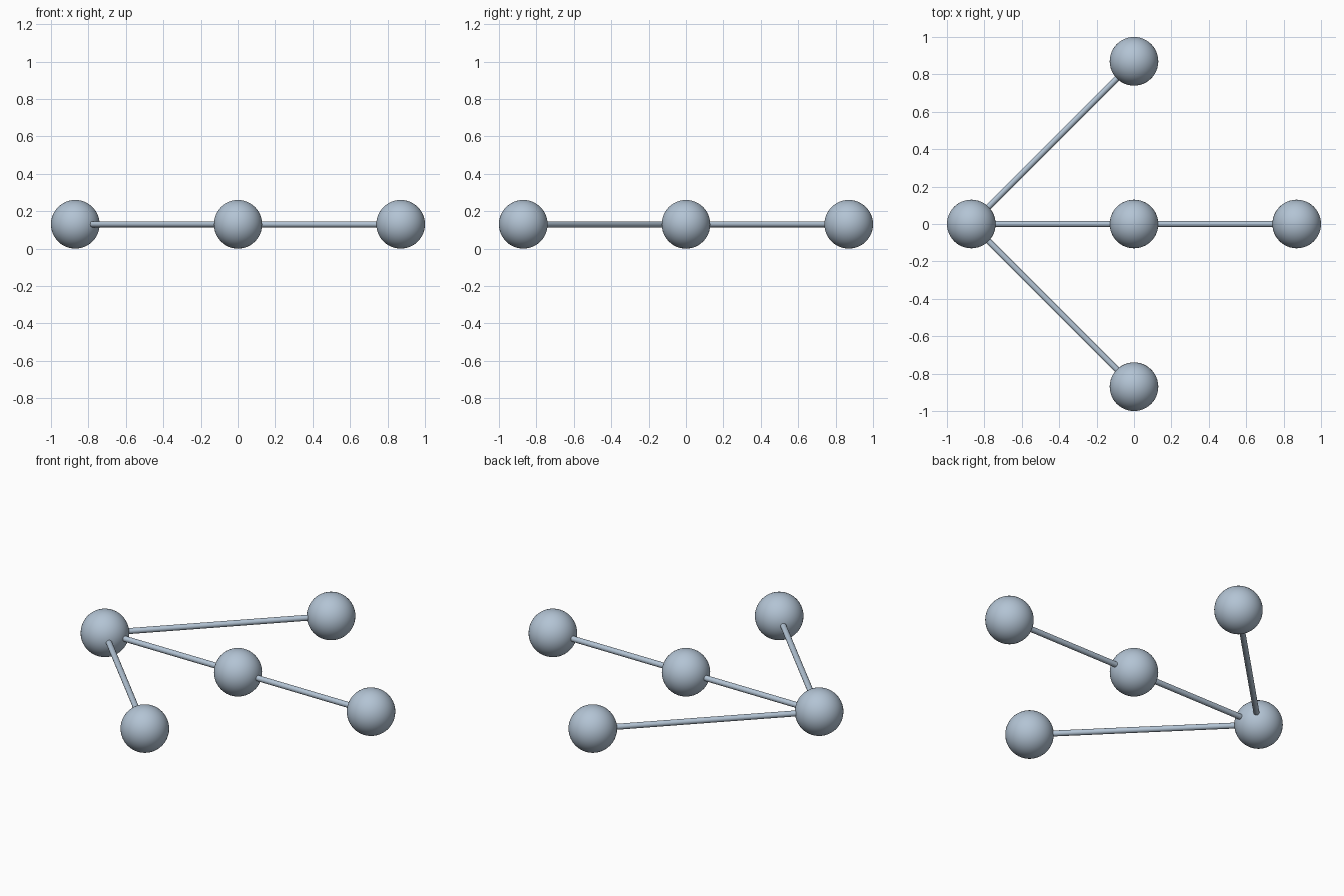
import bpy
from mathutils import Vector

cube = bpy.data.objects.get("Cube")
if cube:
    bpy.data.objects.remove(cube, do_unlink=True)

BALL_R = 0.13
ROD_R = 0.016
REACH = 0.87

# Single steel-blue material
steel = bpy.data.materials.new("steel_blue")
steel.use_nodes = True
colour = (0.45, 0.55, 0.66, 1.0)
steel.diffuse_color = colour
steel.node_tree.nodes["Principled BSDF"].inputs["Base Color"].default_value = colour


def finish(name):
    obj = bpy.context.object
    obj.name = name
    obj.data.materials.append(steel)
    bpy.ops.object.shade_smooth_by_angle()
    return obj


def ball(name, centre):
    bpy.ops.mesh.primitive_uv_sphere_add(segments=48, ring_count=24, radius=BALL_R, location=centre)
    finish(name)


def rod(name, start, end):
    span = end - start
    bpy.ops.mesh.primitive_cylinder_add(vertices=16, radius=ROD_R, depth=span.length,
                                        location=(start + end) / 2)
    obj = finish(name)
    obj.rotation_euler = span.to_track_quat("Z", "Y").to_euler()


# Ball centres, all resting on the ground
centres = {
    "hub": Vector((-REACH, 0, BALL_R)),
    "middle": Vector((0, 0, BALL_R)),
    "left": Vector((REACH, 0, BALL_R)),
    "front": Vector((0, -REACH, BALL_R)),
    "back": Vector((0, REACH, BALL_R)),
}
for label, centre in centres.items():
    ball(label + "_ball", centre)

# Rods joining the balls
for a, b in (("hub", "middle"), ("middle", "left"), ("hub", "front"), ("hub", "back")):
    rod(f"{a}_to_{b}_rod", centres[a], centres[b])
